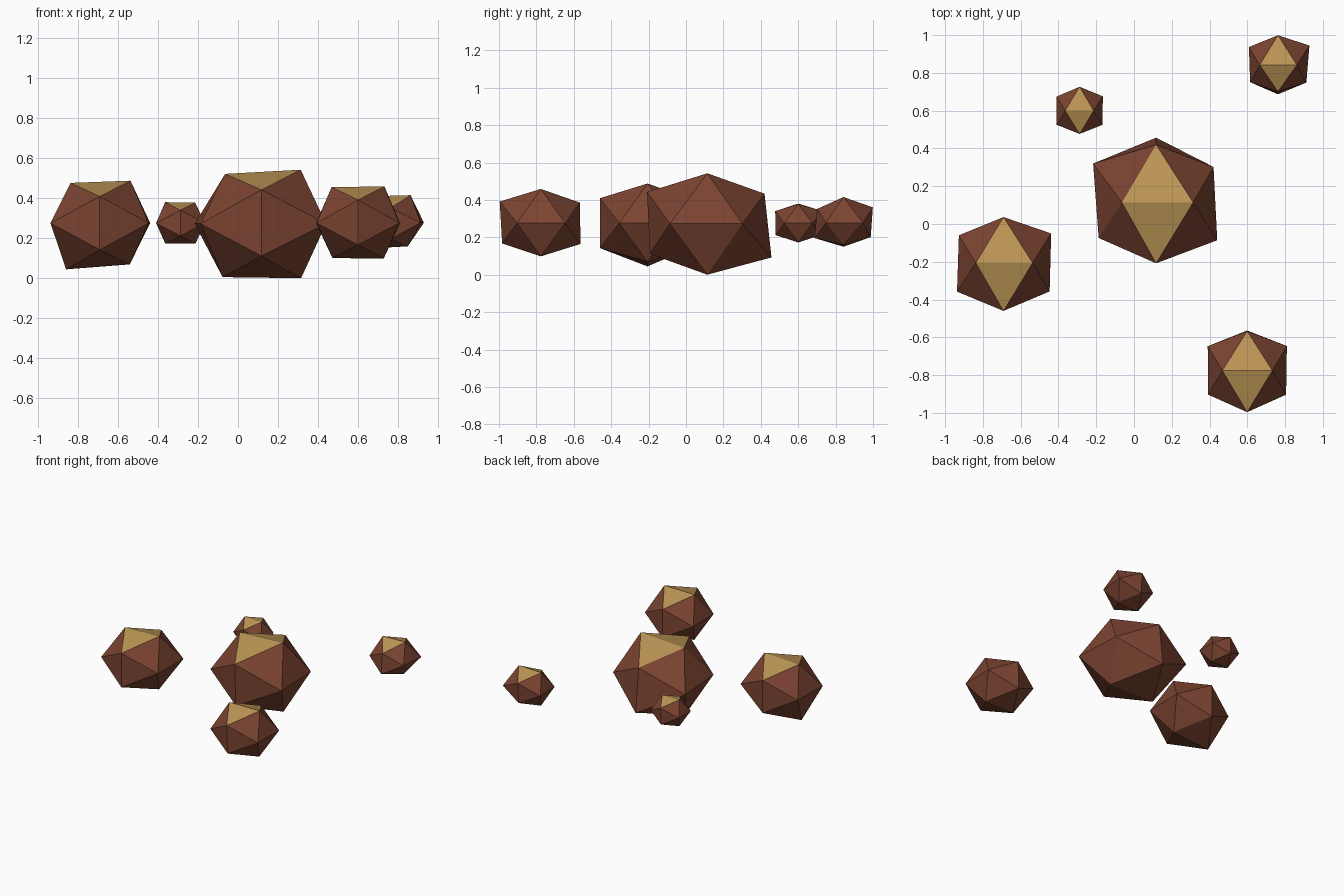
import bpy, bmesh
from mathutils import Vector

if "Cube" in bpy.data.objects:
    bpy.data.objects.remove(bpy.data.objects["Cube"])

PHI = (1 + 5 ** 0.5) / 2
FLATTEN = 0.85   # rocks are slightly squashed in height


def material(name, rgb):
    m = bpy.data.materials.new(name)
    m.diffuse_color = (*rgb, 1)
    m.use_nodes = True
    m.node_tree.nodes["Principled BSDF"].inputs["Base Color"].default_value = m.diffuse_color
    return m


BROWN = material("rust_brown", (0.20, 0.058, 0.031))
TAN = material("sandy_tan", (0.50, 0.30, 0.09))

# Corner directions: top pair, bottom pair, front pair, back pair, waist four
DIRS = [(-1, 0, PHI), (1, 0, PHI), (-1, 0, -PHI), (1, 0, -PHI),
        (0, -PHI, 1), (0, -PHI, -1), (0, PHI, 1), (0, PHI, -1),
        (-PHI, -1, 0), (PHI, -1, 0), (-PHI, 1, 0), (PHI, 1, 0)]


def rock(name, centre, sizes):
    """Twenty-sided rock; each corner is pushed out by its own size."""
    bm = bmesh.new()
    for d, s in zip(DIRS, sizes):
        v = Vector(d) * s
        v.z *= FLATTEN
        bm.verts.new(v)
    bmesh.ops.convex_hull(bm, input=bm.verts[:])
    bmesh.ops.recalc_face_normals(bm, faces=bm.faces[:])
    # the two faces that look upward are sandy
    for f in bm.faces:
        f.material_index = 1 if f.normal.z > 0.8 else 0
    me = bpy.data.meshes.new(name)
    bm.to_mesh(me)
    bm.free()
    me.materials.append(BROWN)
    me.materials.append(TAN)
    ob = bpy.data.objects.new(name, me)
    ob.location = centre
    bpy.context.collection.objects.link(ob)


rock("large_rock", (0.117, 0.114, 0.273),
     [.181, .196, .194, .198, .199, .19, .189, .212, .188, .2, .206, .188])
rock("left_rock", (-0.691, -0.206, 0.276),
     [.146, .154, .168, .15, .157, .157, .15, .15, .152, .151, .146, .156])
rock("front_rock", (0.599, -0.776, 0.276),
     [.131, .133, .127, .129, .136, .128, .129, .131, .1275, .1275, .129, .13])
rock("back_rock", (0.762, 0.842, 0.278),
     [.096, .1, .093, .086, .087, .096, .097, .09, .091, .093, .095, .103])
rock("small_rock", (-0.288, 0.6, 0.276),
     [.076, .074, .075, .075, .076, .075, .078, .075, .075, .075, .075, .076])
